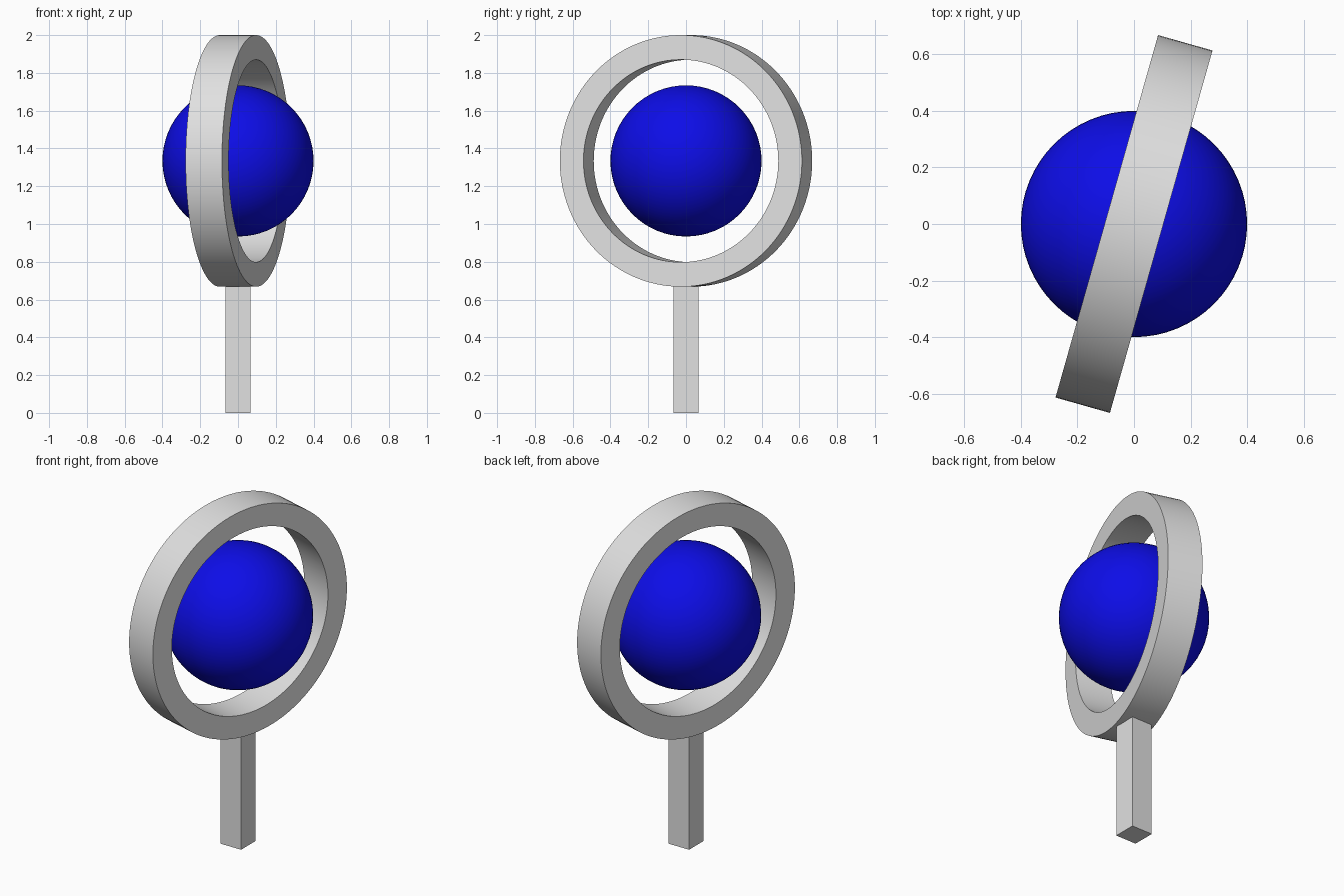
import bpy, bmesh, math
from mathutils import Matrix

if "Cube" in bpy.data.objects:
    bpy.data.objects.remove(bpy.data.objects["Cube"])

CENTRE_Z = 1.334
TURN = math.radians(15.8)


def material(name, rgb):
    m = bpy.data.materials.new(name)
    m.diffuse_color = (*rgb, 1)
    m.use_nodes = True
    m.node_tree.nodes["Principled BSDF"].inputs["Base Color"].default_value = m.diffuse_color
    return m


def add_object(name, bm, mat, smooth=False):
    bmesh.ops.recalc_face_normals(bm, faces=bm.faces)
    mesh = bpy.data.meshes.new(name)
    bm.to_mesh(mesh)
    bm.free()
    mesh.materials.append(mat)
    ob = bpy.data.objects.new(name, mesh)
    bpy.context.collection.objects.link(ob)
    if smooth:
        bpy.ops.object.select_all(action='DESELECT')
        ob.select_set(True)
        bpy.context.view_layer.objects.active = ob
        bpy.ops.object.shade_smooth_by_angle(angle=math.radians(35))
    return ob


grey = material("light grey", (0.75, 0.75, 0.75))
blue = material("deep blue", (0.004, 0.004, 0.8))

# Square post
bm = bmesh.new()
bmesh.ops.create_cube(bm, size=1, matrix=Matrix.Translation((0, 0, 0.335))
                      @ Matrix.Diagonal((0.134, 0.134, 0.67, 1)))
add_object("post", bm, grey)

# Flat-sided ring: rectangular section spun around the x axis, then turned
bm = bmesh.new()
section = [bm.verts.new((x, 0, r)) for x, r in
           ((-0.1, 0.536), (0.1, 0.536), (0.1, 0.666), (-0.1, 0.666))]
edges = [bm.edges.new((section[i], section[(i + 1) % 4])) for i in range(4)]
bmesh.ops.spin(bm, geom=section + edges, cent=(0, 0, 0), axis=(1, 0, 0),
               angle=math.tau, steps=128, use_merge=True)
bmesh.ops.remove_doubles(bm, verts=bm.verts, dist=1e-4)
ring = add_object("ring", bm, grey, smooth=True)
ring.location.z = CENTRE_Z
ring.rotation_euler.z = -TURN

# Ball floating in the ring
bm = bmesh.new()
bmesh.ops.create_uvsphere(bm, u_segments=64, v_segments=32, radius=0.4)
ball = add_object("ball", bm, blue, smooth=True)
ball.location.z = CENTRE_Z
